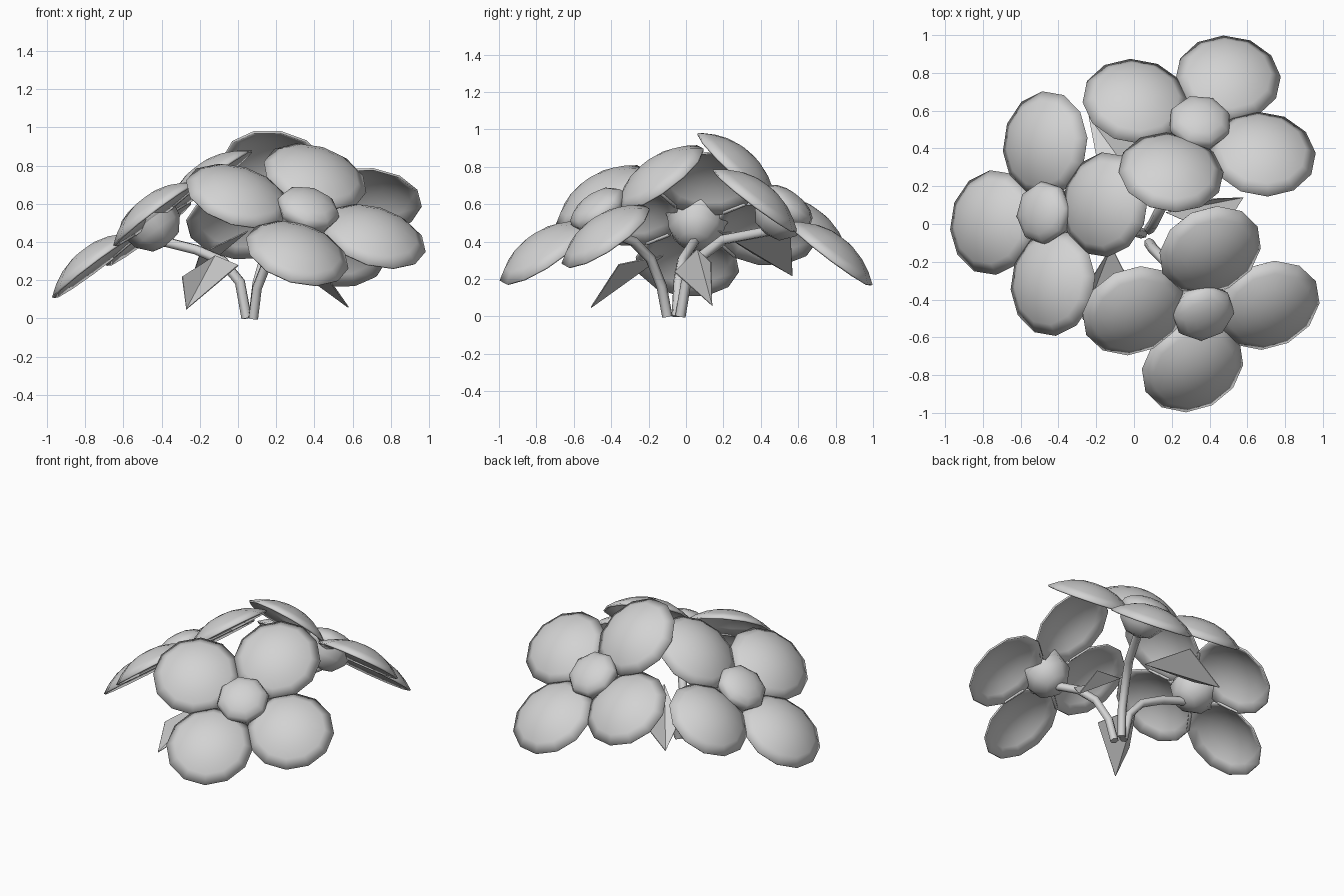
import bpy
import bmesh
from math import cos, sin, pi, radians
from mathutils import Matrix, Vector

cube = bpy.data.objects.get("Cube")
if cube:
    bpy.data.objects.remove(cube)

grey = bpy.data.materials.new("pale_grey")
grey.use_nodes = True
COLOUR = (0.65, 0.65, 0.65, 1)
grey.diffuse_color = COLOUR
for node in grey.node_tree.nodes:
    if node.type == "BSDF_PRINCIPLED":
        node.inputs["Base Color"].default_value = COLOUR


def add_object(name, data, matrix=None):
    data.materials.append(grey)
    obj = bpy.data.objects.new(name, data)
    bpy.context.scene.collection.objects.link(obj)
    if matrix:
        obj.matrix_world = matrix
    return obj


def finish(name, bm, matrix=None, smooth=False):
    bmesh.ops.recalc_face_normals(bm, faces=bm.faces)
    for face in bm.faces:
        face.smooth = smooth
    mesh = bpy.data.meshes.new(name)
    bm.to_mesh(mesh)
    bm.free()
    return add_object(name, mesh, matrix)


def thicken(obj, amount):
    mod = obj.modifiers.new("thickness", "SOLIDIFY")
    mod.thickness = amount
    mod.offset = -1


def revolve(rings, sides, top):
    """Join rings of points given by a function of the angle and close the top."""
    bm = bmesh.new()
    loops = [[bm.verts.new(ring(2 * pi * i / sides)) for i in range(sides)]
             for ring in rings]
    for a, b in zip(loops, loops[1:]):
        for i in range(sides):
            j = (i + 1) % sides
            bm.faces.new((a[i], a[j], b[j], b[i]))
    tip = bm.verts.new(top)
    for i in range(sides):
        bm.faces.new((loops[-1][i], loops[-1][(i + 1) % sides], tip))
    return bm


# Domed petal lying along local x, thin and concave underneath
def petal(name, matrix):
    def ring(rho):
        return lambda a: (0.37 + 0.285 * rho * cos(a), 0.28 * rho * sin(a),
                          0.105 * (1 - rho ** 2.2))
    bm = revolve([ring(r) for r in (1, 0.8, 0.55, 0.28)], 12, (0.37, 0, 0.105))
    thicken(finish(name, bm, matrix, True), 0.012)


# Flattened centre button
def flower_centre(name, matrix):
    bm = bmesh.new()
    bmesh.ops.create_uvsphere(bm, u_segments=8, v_segments=8, radius=0.17)
    squash = Matrix.Translation((0, 0, 0.045)) @ Matrix.Diagonal((1, 1, 0.5, 1))
    bm.transform(squash)
    finish(name, bm, matrix, True)


# Rounded bowl under the flower
def calyx(name, matrix):
    def ring(radius, z):
        return lambda a: (radius * cos(a), radius * sin(a), z)
    bm = revolve([ring(0.16, 0.03), ring(0.145, -0.05), ring(0.085, -0.12)],
                 8, (0, 0, -0.14))
    finish(name, bm, matrix, True)


# Bent round stem from the ground to the calyx
def stem(name, points):
    curve = bpy.data.curves.new(name, "CURVE")
    curve.dimensions = "3D"
    curve.bevel_depth = 0.028
    curve.bevel_resolution = 1
    curve.use_fill_caps = True
    spline = curve.splines.new("POLY")
    spline.points.add(len(points) - 1)
    for p, co in zip(spline.points, points):
        p.co = (*co, 1)
    spline.use_smooth = True
    add_object(name, curve)


# Kite-shaped leaf folded along its midrib
def leaf(name, base, left, tip, right):
    bm = bmesh.new()
    b, l, t, r = [bm.verts.new(co) for co in (base, left, tip, right)]
    bm.faces.new((b, l, t))
    bm.faces.new((b, t, r))
    thicken(finish(name, bm), 0.006)


# Flowers: centre, facing, direction of the first petal, petal lifts, stem path
flowers = {
    "left_side": ((-0.45, 0.055, 0.495), (-0.6, 0.08, 0.8), (-0.31, -0.05, -0.23),
                  (0, 0, 0, 0),
                  [(0.045, -0.05, 0), (0.01, -0.04, 0.19), (-0.08, -0.02, 0.3),
                   (-0.22, 0.02, 0.36)]),
    "front": ((0.355, -0.445, 0.535), (0.26, -0.535, 0.8), (0.74, 0.03, -0.22),
              (0, 2, 0, 0),
              [(0.08, -0.1, 0), (0.1, -0.13, 0.16), (0.16, -0.19, 0.31),
               (0.23, -0.28, 0.4)]),
    "back": ((0.345, 0.51, 0.55), (0.084, 0.6, 0.795), (0.72, -0.3, 0.15),
             (0, 0, 0, 6),
             [(0.08, -0.03, 0), (0.1, 0.0, 0.18), (0.14, 0.08, 0.32),
              (0.21, 0.2, 0.41)]),
}
for label, (centre, facing, along, lifts, path) in flowers.items():
    centre = Vector(centre)
    n = Vector(facing).normalized()
    u = Vector(along)
    u = (u - n * u.dot(n)).normalized()
    v = n.cross(u)
    frame = Matrix((u, v, n)).transposed().to_4x4()
    frame.translation = centre
    for i, lift in enumerate(lifts):
        turn = Matrix.Rotation(i * pi / 2, 4, "Z")
        tilt = Matrix.Rotation(-radians(lift), 4, "Y")
        petal(f"{label}_petal_{i + 1}", frame @ turn @ tilt)
    flower_centre(f"{label}_flower_centre", frame)
    calyx(f"{label}_calyx", frame)
    stem(f"{label}_stem", path + [tuple(centre - n * 0.12)])

leaf("front_leaf", (-0.12, -0.12, 0.33), (-0.29, -0.4, 0.22),
     (-0.27, -0.51, 0.05), (0.0, -0.36, 0.28))
leaf("side_leaf", (0.17, 0.06, 0.36), (0.42, 0.13, 0.29),
     (0.58, 0.14, 0.06), (0.45, -0.06, 0.24))
leaf("back_leaf", (0.05, 0.17, 0.46), (0.0, 0.56, 0.42),
     (-0.24, 0.57, 0.22), (-0.2, 0.36, 0.34))
